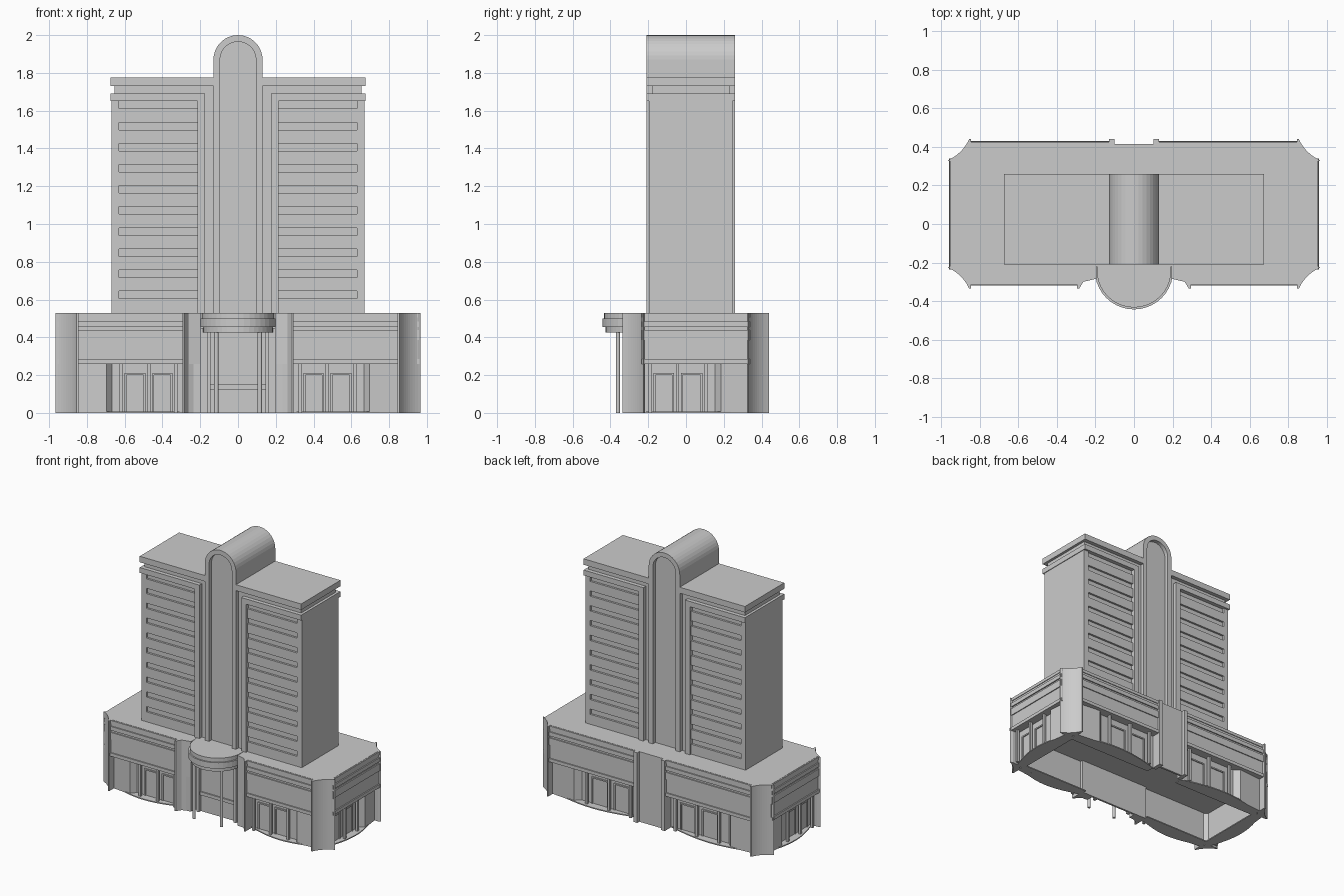
import bpy, bmesh, math
from mathutils import Vector

cube = bpy.data.objects.get("Cube")
if cube:
    bpy.data.objects.remove(cube, do_unlink=True)

grey = bpy.data.materials.new("concrete_grey")
grey.use_nodes = True
colour = (0.6, 0.6, 0.6, 1)
grey.diffuse_color = colour
grey.node_tree.nodes["Principled BSDF"].inputs["Base Color"].default_value = colour


class Part:
    """Collects boxes and prisms into one object, optionally mirrored across x."""

    def __init__(self, name, mirror=True, origin=(0, 0), along=(1, 0), out=(0, 1)):
        self.name, self.mirror, self.bm = name, mirror, bmesh.new()
        self.o, self.a, self.n = Vector(origin), Vector(along), Vector(out)

    def prism(self, points, low, high, axis="z"):
        rings = []
        for h in (low, high):
            ring = []
            for u, v in points:
                if axis == "y":
                    ring.append(self.bm.verts.new((u, h, v)))
                else:
                    p = self.o + self.a * u + self.n * v
                    ring.append(self.bm.verts.new((p.x, p.y, h)))
            rings.append(ring)
        a, b = rings
        self.bm.faces.new(a)
        self.bm.faces.new(b[::-1])
        for i in range(len(a)):
            j = (i + 1) % len(a)
            self.bm.faces.new((a[i], b[i], b[j], a[j]))

    def box(self, u, v, z):
        self.prism([(u[0], v[0]), (u[1], v[0]), (u[1], v[1]), (u[0], v[1])], *z)

    def finish(self):
        bmesh.ops.recalc_face_normals(self.bm, faces=self.bm.faces[:])
        mesh = bpy.data.meshes.new(self.name)
        self.bm.to_mesh(mesh)
        self.bm.free()
        mesh.materials.append(grey)
        obj = bpy.data.objects.new(self.name, mesh)
        bpy.context.collection.objects.link(obj)
        if self.mirror:
            obj.modifiers.new("Mirror", "MIRROR").use_axis[0] = True
        return obj


def arc(cx, cy, r, start, end, n):
    angles = [math.radians(start + (end - start) * i / n) for i in range(n + 1)]
    return [(cx + r * math.cos(t), cy + r * math.sin(t)) for t in angles]


ROOF = 0.53
FULL, WALL, CORE = (-0.21, 0.26), (-0.195, 0.245), (-0.18, 0.23)

# Tower core, end piers and floor bands that leave recessed window strips
core = Part("tower_core")
core.box((0.09, 0.655), CORE, (0.5, 1.74))
core.finish()

bands = Part("tower_floor_bands")
bands.box((0.63, 0.67), WALL, (0.5, 1.66))
low = 0.5
for i in range(10):
    sill = 0.605 + i * 0.1117
    bands.box((0.2, 0.63), WALL, (low, sill))
    low = sill + 0.04
bands.finish()

# Stepped frame and roof slab
frame = Part("tower_frame")
frame.box((0.175, 0.215), FULL, (0.5, 1.69))
frame.box((0.215, 0.675), FULL, (1.65, 1.69))
frame.box((0.12, 0.675), FULL, (1.73, 1.775))
frame.finish()

# Central round-headed shaft with a recessed panel
arch = Part("central_arch_frame", mirror=False)
outer = arc(0, 1.87, 0.13, 0, 180, 18)
inner = arc(0, 1.87, 0.095, 180, 0, 18)
arch.prism([(0.13, 0.5)] + outer + [(-0.13, 0.5), (-0.095, 0.5)] + inner + [(0.095, 0.5)],
           *FULL, axis="y")
arch.finish()
panel = Part("central_arch_panel", mirror=False)
panel.prism([(0.1, 0.5)] + arc(0, 1.87, 0.1, 0, 180, 18) + [(-0.1, 0.5)], *CORE, axis="y")
panel.finish()

# Podium block over the shop fronts
podium = Part("podium_block")
podium.prism([(0, -0.22), (0.2, -0.22), (0.2, -0.285), (0.285, -0.305), (0.85, -0.305),
              (0.895, -0.268), (0.945, -0.23), (0.945, 0.335), (0.895, 0.373),
              (0.85, 0.415), (0, 0.415)], 0.26, ROOF)
podium.finish()

# Concave corner pylons
corners = Part("corner_pylons")
a, c, b = Vector((0.855, -0.335)), Vector((0.889, -0.26)), Vector((0.967, -0.225))
curve = [a * (1 - t) ** 2 + c * 2 * t * (1 - t) + b * t * t for t in [i / 10 for i in range(11)]]
shape = [tuple(p) for p in curve] + [(0.945, -0.218), (0.885, -0.218), (0.845, -0.255), (0.845, -0.335)]
corners.prism(shape, 0, ROOF)
corners.prism([(x, 0.105 - y) for x, y in shape], 0, ROOF)
corners.finish()

# Fascia courses: bottom, top, projection
COURSES = [(0.26, 0.285, 0.015), (0.285, 0.385, 0.006), (0.385, 0.44, 0.013),
           (0.44, 0.455, 0.004), (0.455, 0.485, 0.013), (0.485, 0.505, 0.004), (0.505, 0.528, 0.009)]


def bay(side, length, **place):
    fascia = Part(side + "_fascia", **place)
    for z0, z1, depth in COURSES:
        fascia.box((0, length), (-0.06, depth), (z0, z1))
    fascia.finish()

    shop = Part(side + "_shopfront", **place)
    shop.box((0, length), (-0.065, -0.05), (0, 0.262))
    # angled return and flush end wall
    shop.prism([(length * s, v) for s, v in
                ((0.66, -0.06), (0.73, -0.012), (1, -0.03), (1, -0.06))], 0, 0.262)
    # slim columns
    for s in (0.08, 0.33, 0.59):
        shop.box((length * s - 0.009, length * s + 0.009), (-0.03, -0.012), (0, 0.262))
    # raised window frames between the columns
    for s0, s1 in ((0.12, 0.29), (0.37, 0.55)):
        u0, u1 = length * s0, length * s1
        for u in (u0, u1):
            shop.box((u - 0.005, u + 0.005), (-0.05, -0.042), (0, 0.21))
        shop.box((u0, u1), (-0.05, -0.042), (0.2, 0.21))
    shop.finish()

    # bowed floor step
    step = Part(side + "_bowed_step", **place)
    n = 12
    bow = [(length * i / n, -0.05 + 0.06 * math.sin(math.pi * i / n)) for i in range(n + 1)]
    step.prism([(0, -0.11)] + bow + [(length, -0.11)], 0, 0.008)
    step.finish()


bay("front", 0.565, origin=(0.285, -0.305), along=(1, 0), out=(0, -1))
bay("side", 0.575, origin=(0.945, -0.235), along=(0, 1), out=(1, 0))
bay("back", 0.72, origin=(0.13, 0.415), along=(1, 0), out=(0, 1))

# Front entrance: flared pilasters, wall and door framing
pilaster = Part("entrance_pilasters")
pilaster.prism([(0.295, -0.335), (0.285, -0.335), (0.262, -0.3), (0.235, -0.287),
                (0.195, -0.285), (0.195, -0.22), (0.295, -0.22)], 0, ROOF)
pilaster.finish()
entrance = Part("entrance_wall")
entrance.box((0, 0.2), (-0.235, -0.22), (0, 0.45))
entrance.box((0.145, 0.165), (-0.26, -0.23), (0, 0.43))
entrance.box((0, 0.145), (-0.245, -0.23), (0.125, 0.15))
entrance.finish()

# Half-round canopy in three tiers on two posts
canopy = Part("entrance_canopy", mirror=False)
for r, z0, z1 in ((0.185, 0.425, 0.455), (0.203, 0.455, 0.5), (0.193, 0.5, ROOF)):
    canopy.prism([(-r, -0.22)] + arc(0, -0.24, r, 180, 360, 20) + [(r, -0.22)], z0, z1)
canopy.finish()
posts = Part("canopy_posts")
posts.prism(arc(0.115, -0.36, 0.011, 0, 330, 11), 0, 0.43)
posts.finish()

# Back centre: flat panel between two pilasters
rear = Part("back_centre")
rear.box((0, 0.1), (0.4, 0.415), (0, 0.262))
rear.box((0.1, 0.13), (0.36, 0.44), (0, ROOF))
rear.finish()
